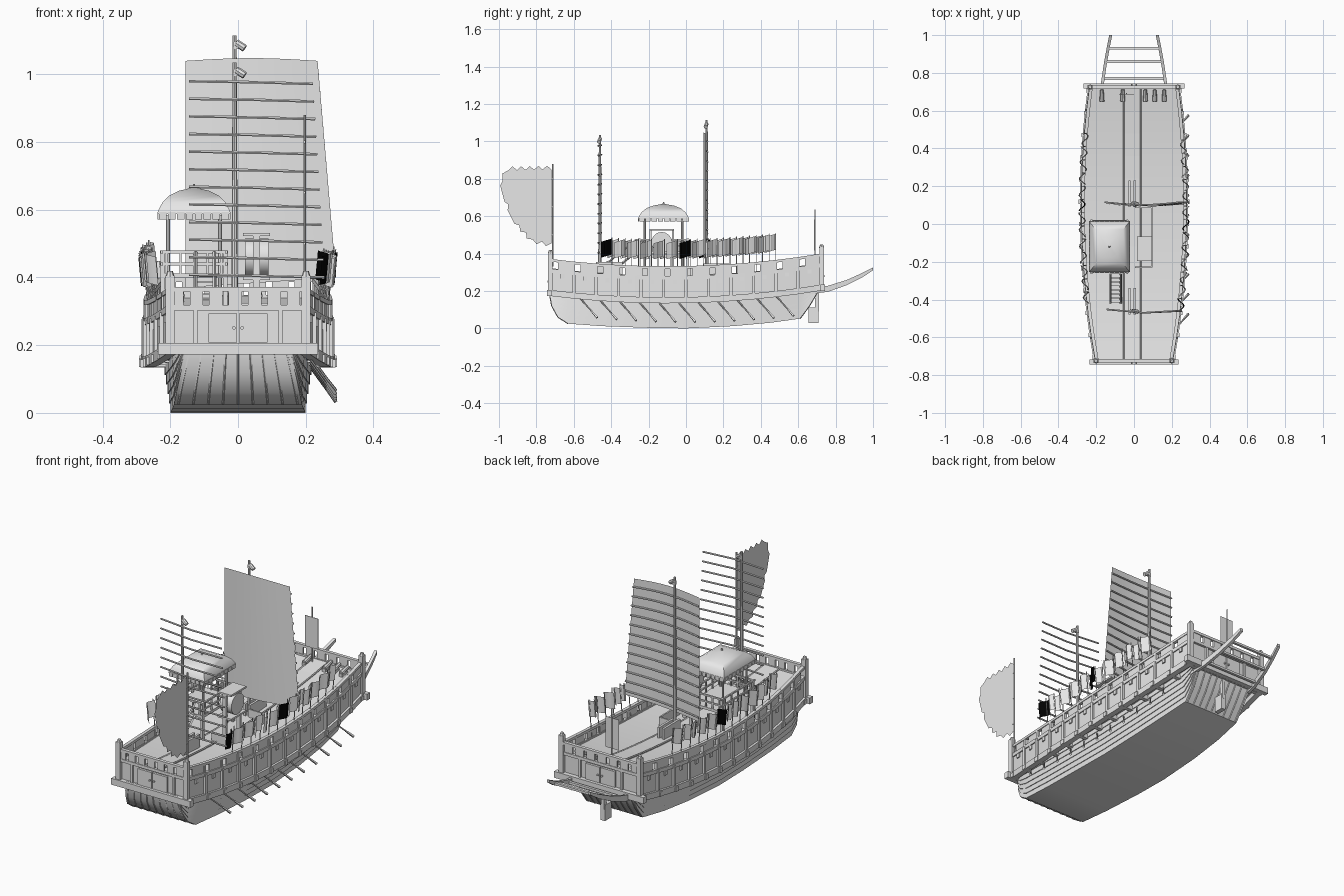
import bpy, bmesh, math
from mathutils import Matrix, Vector

if "Cube" in bpy.data.objects:
    bpy.data.objects.remove(bpy.data.objects["Cube"])


def material(name, value):
    m = bpy.data.materials.new(name)
    m.use_nodes = True
    m.diffuse_color = (value, value, value, 1)
    m.node_tree.nodes["Principled BSDF"].inputs["Base Color"].default_value = (value, value, value, 1)
    return m


GREY, BLACK = material("light_grey", 0.8), material("black_cloth", 0.0)
parts = {}


def mesh(name):
    return parts.setdefault(name, bmesh.new() if name not in parts else None)


def loft(name, rings, closed=True, cap=True):
    bm = mesh(name)
    vs = [[bm.verts.new(p) for p in r] for r in rings]
    n = len(vs[0])
    for a, b in zip(vs, vs[1:]):
        for i in range(n if closed else n - 1):
            j = (i + 1) % n
            bm.faces.new((a[i], a[j], b[j], b[i]))
    if closed and cap:
        bm.faces.new(vs[0][::-1])
        bm.faces.new(vs[-1])


def box(name, c, size, rot=(0, "X")):
    m = Matrix.Translation(c) @ Matrix.Rotation(rot[0], 4, rot[1]) @ Matrix.Diagonal((*size, 1))
    bmesh.ops.create_cube(mesh(name), size=1, matrix=m)


def tube(name, pts, r0, r1=None, sides=8):
    r1 = r0 if r1 is None else r1
    pts = [Vector(p) for p in pts]
    rings = []
    for i, p in enumerate(pts):
        d = pts[min(i + 1, len(pts) - 1)] - pts[max(i - 1, 0)]
        q = d.to_track_quat('Z', 'Y')
        r = r0 + (r1 - r0) * i / (len(pts) - 1)
        rings.append([p + q @ Vector((r * math.cos(k * math.tau / sides), r * math.sin(k * math.tau / sides), 0))
                      for k in range(sides)])
    loft(name, rings)


# Sheer height and half breadth along the ship
def sheer(y):
    return .163 + .1 * y * y + .02 * y


def breadth(y):
    return .275 - .109 * (y - .1) ** 2


BAYS = [-.72 + .12 * i for i in range(13)]
DECK, RAIL = .11, .17


def band(name, lo, hi, out, t):
    for sg in (-1, 1):
        loft(name, [[(sg * (breadth(y) + out - k), y, sheer(y) + z) for k, z in ((0, lo), (0, hi), (t, hi), (t, lo))]
                    for y in BAYS])


# Lower hull with lapped strakes: y, keel height, bottom and top half width
stations = [(-.73, .185, .15, .155), (-.718, .12, .165, .17), (-.685, .06, .178, .183), (-.63, .025, .185, .195),
            (-.45, .012, .19, .21), (-.2, .003, .195, .22), (0, 0, .195, .222), (.25, .012, .19, .218),
            (.45, .03, .18, .208), (.61, .052, .165, .195), (.66, .12, .165, .19), (.71, .205, .17, .185)]
rings = []
for y, zb, wb, wt in stations:
    side, n = [], 6
    for i in range(n):
        for t, lap in ((i / n, .004), ((i + 1) / n, 0)):
            side.append((wb + (wt - wb) * t + lap, zb + (sheer(y) + .005 - zb) * t))
    rings.append([(x, y, z) for x, z in side] + [(-x, y, z) for x, z in reversed(side)])
loft("lower_hull", rings)

# Plank seams on bow and stern
for k in range(-4, 5):
    for group in (stations[:4], stations[-3:]):
        tube("plank_seams", [(k / 4.2 * wb, y, zb) for y, zb, wb, wt in group], .003, sides=4)

# Upper hull with deck, side beams, mouldings and rails
loft("upper_hull", [[(x * breadth(y), y, sheer(y) + z) for x, z in ((-1, 0), (1, 0), (1, DECK), (-1, DECK))]
                    for y in BAYS])
band("side_beams", -.028, .004, .012, .03)
band("wall_mouldings", DECK - .012, DECK + .008, .006, .02)
band("top_rails", RAIL - .014, RAIL, .004, .018)

for i, y in enumerate(BAYS):
    s, b = sheer(y), breadth(y)
    box("cross_beams", (0, y * .98, s - .016), (2 * b + .036, .022, .024))
    for sg in (-1, 1):
        box("wall_posts", (sg * (b + .003), y, s + .055), (.014, .016, DECK))
        box("rail_posts", (sg * (b - .004), y, s + .14), (.016, .014, .06))
        if i < 12:
            ring = [[(sg * (breadth(v) - k), v, sheer(v) + z) for k, z in ((0, DECK), (0, RAIL), (.01, RAIL), (.01, DECK))]
                    for v in (y + .035, y + .12)]
            loft("rail_panels", ring)
            box("port_covers", (sg * (breadth(y + .06) + .002), y + .06, sheer(y + .06) + .085), (.008, .02, .022))

# End walls: beams, rails, corner posts
for e in (-1, 1):
    y = .725 * e
    s, b = sheer(y), breadth(y)
    box("end_beams", (0, y + .006 * e, s - .012), (2 * b + .07, .026, .034))
    box("end_mouldings", (0, y, s + DECK), (2 * b, .016, .016))
    box("end_top_rails", (0, y, s + RAIL - .006), (2 * b, .018, .014))
    for i in range(7):
        x = -b + 2 * b * (i + .5) / 7
        box("end_rail_panels", (x - .008, y, s + .14), (2 * b / 7 - .018, .01, .05))
    for sg in (-1, 1):
        box("corner_posts", (sg * b, y, s + .1), (.026, .024, .21))
        tube("post_caps", [(sg * b, y, s + .2), (sg * b, y, s + .218)], .014, .008)
        box("end_wall_posts", (sg * .125, y, s + .055), (.012, .012, DECK))
        box("doors", (sg * .045, y + .001 * e, s + .05), (.085, .012, .085))
        tube("door_knobs", [(sg * .012, y, s + .05), (sg * .012, y + .015 * e, s + .05)], .005)

# Deck walkway, mast steps and hatch frame
for y0, y1 in zip(BAYS, BAYS[1:]):
    loft("centre_walkway", [[(x, y, sheer(y) + z) for x, z in ((-.055, DECK), (.035, DECK), (.035, .116), (-.055, .116))]
                            for y in (y0, y1)])
for x in (-.055, .035):
    tube("walkway_edges", [(x, y, sheer(y) + .117) for y in BAYS], .004, sides=4)
for my in (.11, -.46):
    for sx in (-.024, .004):
        box("mast_steps", (sx, my + .05, sheer(my) + .145), (.012, .14, .07))
for c, size in (((.095, -.07, .3), (.008, .32, .05)), ((.05, .09, .3), (.09, .008, .05)), ((.05, -.23, .3), (.09, .008, .05))):
    box("hatch_frame", c, size)
for x in (-.17, -.06, .06, .11, .16):
    tube("stern_guns", [(x, .65, .345), (x, .71, .36)], .013, .009)
    box("gun_carriages", (x, .67, .335), (.02, .05, .02))

# Masts with pulley blocks
for name, y, top in (("main_mast", .11, 1.115), ("fore_mast", -.46, 1.035)):
    tube(name, [(-.01, y, .26), (-.01, y, top)], .010, .006)
    tube("mast_blocks", [(-.005, y, top - .022), (.02, y - .005, top - .038)], .011)
    box("mast_brackets", (-.005, y, top - .03), (.02, .012, .02))

# Main sail and battens
def sail_point(u, t, lift=0):
    left, right = -.155, .29 - .055 * t
    z = .37 + .67 * t + .03 * u * (1 - t) + .008 * math.sin(math.pi * u) * t
    return (left + (right - left) * u, .107 - .014 * math.sin(math.pi * u) + lift, z)


loft("main_sail", [[sail_point(u / 10, t / 12) for u in range(11)] for t in range(13)], closed=False)
for k in range(12):
    t = (k + .5) / 12.3
    tube("main_battens", [sail_point(u / 6, t, .008) for u in range(7)], .0045, sides=6)
    z = .40 + k * .052
    tube("fore_battens", [(-.145, -.452, z + .008), (.05, -.47, z + .005), (.255 - .003 * k, -.46, z)], .0045, sides=6)

# Pavilion: platform, posts, railing, domed canopy
cx, cy = -.13, -.12
box("platform_floor", (cx, cy, .405), (.2, .28, .014))
for sx in (-1, 1):
    for sy in (-1, 1):
        tube("canopy_posts", [(cx + sx * .077, cy + sy * .1, .27), (cx + sx * .077, cy + sy * .1, .585)], .006)
        box("platform_legs", (cx + sx * .092, cy + sy * .13, .37), (.014, .014, .22))
    for z in (.44, .475):
        box("platform_rails", (cx + sx * .095, cy, z), (.008, .29, .008))
        box("platform_rails", (cx, cy + sx * .135, z), (.2, .008, .008))
    for k in range(-2, 3):
        box("platform_balusters", (cx + sx * .095, cy + k * .055, .44), (.007, .007, .07))
        box("platform_balusters", (cx + k * .04, cy + sx * .135, .44), (.007, .007, .07))
rings = []
for f, z in ((1, .587), (.97, .6), (.86, .622), (.68, .642), (.42, .656), (.1, .664)):
    rings.append([(cx + a * f * .108, cy + b * f * .135, z) for a, b in ((-1, -1), (1, -1), (1, 1), (-1, 1))])
loft("canopy_roof", rings)
tube("canopy_finial", [(cx, cy, .66), (cx, cy, .668), (cx, cy, .676)], .006, .003)
for k in range(8):
    v = (k + .5) / 4 - 1
    for sg in (-1, 1):
        box("canopy_fringe", (cx + sg * .106, cy + v * .132, .582), (.005, .028, .022))
        box("canopy_fringe", (cx + v * .106, cy + sg * .133, .582), (.022, .005, .022))

# Ladder up to the platform
for x in (-.125, -.07):
    tube("ladder_rails", [(x, -.42, .285), (x, -.265, .41)], .006, sides=4)
    tube("ladder_handrails", [(x, -.42, .35), (x, -.265, .475)], .005, sides=4)
    box("ladder_posts", (x, -.42, .32), (.008, .008, .08))
for k in range(7):
    box("ladder_treads", (-.0975, -.405 + k * .022, .297 + k * .0178), (.055, .02, .005))

# Drum on its stand
tube("drum", [(.02, -.13, .46), (.055, -.13, .46), (.09, -.13, .46)], .055, sides=20)
for y in (-.19, -.07):
    box("drum_stand", (.055, y, .4), (.02, .012, .26))
for z in (.398, .527):
    box("drum_stand", (.055, -.13, z), (.08, .13, .01))

# Stern beams, gallery bars and rudder
for sg in (-1, 1):
    loft("stern_beams", [[(sg * x + a * .008, y, z + c * h) for a, c in ((-1, -1), (1, -1), (1, 1), (-1, 1))]
                         for x, y, z, h in ((.175, .66, .2, .018), (.165, .76, .212, .016), (.15, .86, .245, .014),
                                            (.135, .94, .283, .012), (.123, 1, .318, .008))])
for y, z, hw in ((.77, .215, .163), (.86, .245, .15), (.93, .278, .137)):
    box("stern_bars", (0, y, z), (2 * hw, .014, .012))
box("rudder_blade", (0, .682, .07), (.025, .055, .085))
box("rudder_stock", (0, .7, .16), (.018, .02, .14))

# Oars on the left side
for k in range(11):
    y = -.58 + k * .105
    s = sheer(y) - .163
    a, m, b = (.2, y, .155 + s), (.262, y + .075, .07 + s), (.288, y + .105, .035 + s)
    tube("oars", [a, m], .004, sides=6)
    tube("oar_blades", [m, b], .005, .007, sides=4)


# Rail flags on both sides
def rail_flag(sg, y, cloth):
    b, s = breadth(y), sheer(y)
    tube("flag_poles", [(sg * (b - .012), y, s + DECK), (sg * (b + .005), y, s + .315)], .0025, sides=5)
    rows = []
    for i in range(7):
        u = i / 6
        x = sg * (b + .004 + .016 * math.sin(u * 5 + y * 20))
        rows.append([(x - sg * .008 * v, y - .06 * u, s + .31 - .085 * v - .018 * u) for v in (0, .5, 1)])
    loft(cloth, rows, closed=False)


for k in range(13):
    rail_flag(1, -.395 + k * .07, "black_flags" if k in (0, 6) else "grey_flags")
    rail_flag(-1, -.36 + k * .07, "black_flags" if k == 7 else "grey_flags")

# Serrated bow banner
tube("banner_pole", [(.197, -.712, .33), (.197, -.712, .88)], .004)
outline = [Vector(p) for p in ((-.72, .85), (-.95, .845), (-.98, .79), (-.945, .66), (-.89, .55), (-.82, .475), (-.72, .455))]
edge = []
for p, q in zip(outline, outline[1:]):
    steps = max(1, round((q - p).length / .045))
    normal = Vector((-(q - p).y, (q - p).x)).normalized()
    for i in range(steps):
        edge += [p.lerp(q, i / steps), p.lerp(q, (i + .5) / steps) - normal * .02]
edge.append(outline[-1])
bm = mesh("bow_banner")
bm.faces.new([bm.verts.new((.197, p.x, p.y)) for p in edge])
bmesh.ops.triangulate(bm, faces=bm.faces[:])
for z in (.5, .65, .8):
    box("banner_ties", (.197, -.716, z), (.006, .012, .008))

# Square stern banner
tube("stern_banner_pole", [(-.04, .69, .3), (-.04, .69, .635)], .003)
box("stern_banner", (-.04, .685, .5), (.08, .003, .165))

# Turn the gathered parts into objects
for o in bpy.context.selected_objects:
    o.select_set(False)
for name, bm in parts.items():
    bmesh.ops.recalc_face_normals(bm, faces=bm.faces[:])
    data = bpy.data.meshes.new(name)
    bm.to_mesh(data)
    bm.free()
    data.materials.append(BLACK if name == "black_flags" else GREY)
    ob = bpy.data.objects.new(name, data)
    bpy.context.collection.objects.link(ob)
    ob.select_set(True)
    bpy.context.view_layer.objects.active = ob
bpy.ops.object.shade_smooth_by_angle(angle=math.radians(35))
